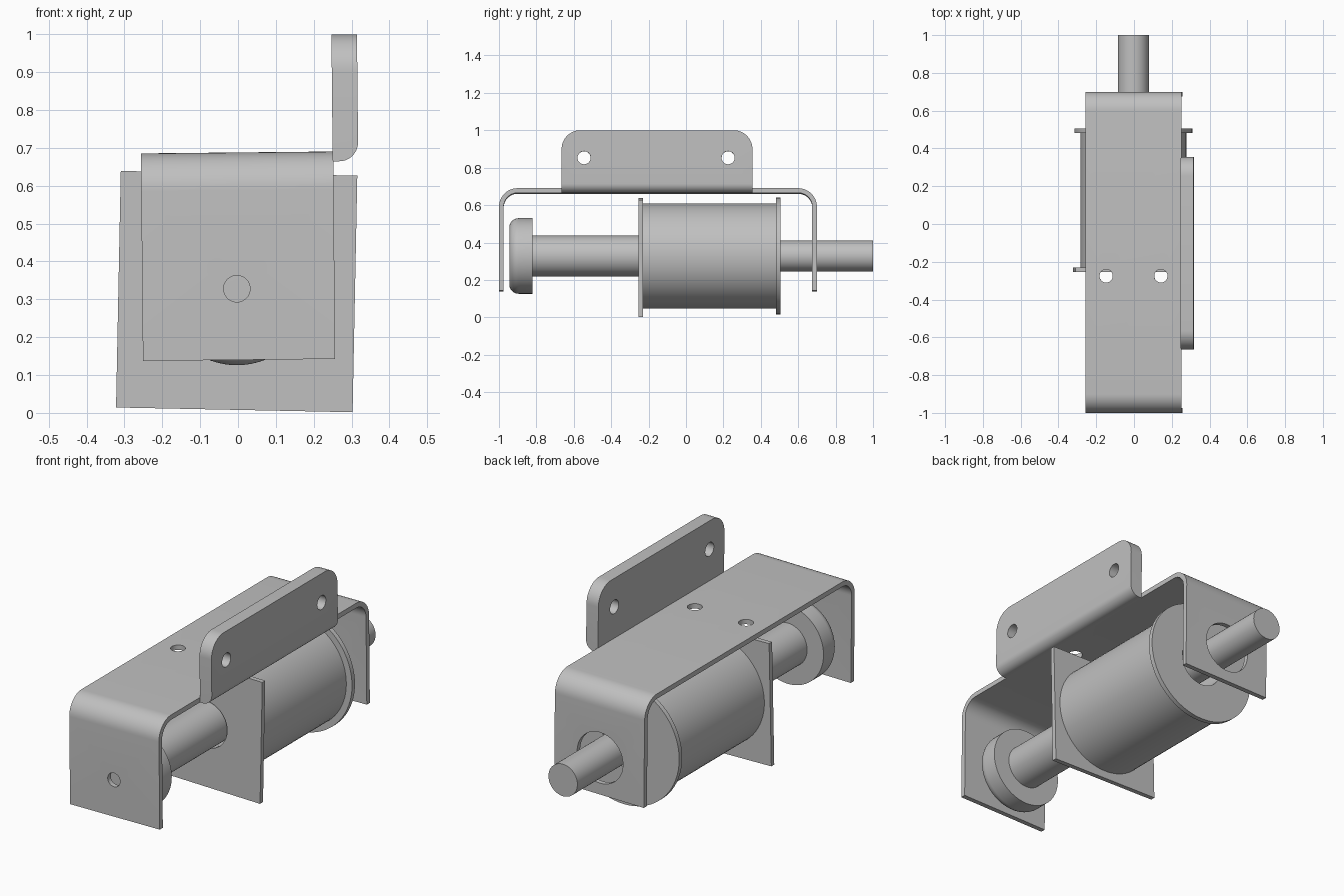
import bpy, bmesh, math
from mathutils import Matrix, Vector

if "Cube" in bpy.data.objects:
    bpy.data.objects.remove(bpy.data.objects["Cube"], do_unlink=True)

steel = bpy.data.materials.new("plain grey steel")
steel.use_nodes = True
GREY = (0.527, 0.527, 0.527, 1)
steel.diffuse_color = GREY
steel.node_tree.nodes["Principled BSDF"].inputs["Base Color"].default_value = GREY

AXIS_X, AXIS_Z = -0.003, 0.328   # coil axis, running along y


def make(name, bm):
    bmesh.ops.recalc_face_normals(bm, faces=bm.faces)
    mesh = bpy.data.meshes.new(name)
    bm.to_mesh(mesh)
    bm.free()
    obj = bpy.data.objects.new(name, mesh)
    bpy.context.collection.objects.link(obj)
    mesh.materials.append(steel)
    return obj


def box(lo, hi):
    bm = bmesh.new()
    bmesh.ops.create_cube(bm, size=1)
    lo, hi = Vector(lo), Vector(hi)
    for v in bm.verts:
        v.co = (lo + hi) / 2 + Vector(a * b for a, b in zip(v.co, hi - lo))
    return bm


def lathe(name, profile, closed=False):
    """Spin a (y, radius) profile around the coil axis."""
    bm = bmesh.new()
    verts = [bm.verts.new((0, y, r)) for y, r in profile]
    pairs = list(zip(verts, verts[1:])) + ([(verts[-1], verts[0])] if closed else [])
    edges = [bm.edges.new(p) for p in pairs]
    bmesh.ops.spin(bm, geom=verts + edges, axis=(0, 1, 0), cent=(0, 0, 0),
                   steps=72, angle=math.tau)
    bmesh.ops.remove_doubles(bm, verts=bm.verts, dist=1e-5)
    obj = make(name, bm)
    obj.location = (AXIS_X, 0, AXIS_Z)
    return obj


def drill(obj, holes):
    """Cut round holes given as (centre, radius, direction)."""
    cutters = []
    for centre, radius, direction in holes:
        bm = bmesh.new()
        turn = Vector(direction).to_track_quat('Z', 'Y').to_matrix().to_4x4()
        bmesh.ops.create_cone(bm, cap_ends=True, segments=40, radius1=radius,
                              radius2=radius, depth=0.2,
                              matrix=Matrix.Translation(centre) @ turn)
        cutter = make("hole_cutter", bm)
        cutter.hide_render = True
        mod = obj.modifiers.new("hole", 'BOOLEAN')
        mod.operation, mod.solver, mod.object = 'DIFFERENCE', 'EXACT', cutter
        cutters.append(cutter)
    bpy.context.view_layer.update()
    graph = bpy.context.evaluated_depsgraph_get()
    mesh = bpy.data.meshes.new_from_object(obj.evaluated_get(graph))
    obj.modifiers.clear()
    obj.data = mesh
    for cutter in cutters:
        bpy.data.objects.remove(cutter, do_unlink=True)


def arc(cy, cz, r, start, end, steps=12):
    return [(cy + r * math.cos(math.radians(start + (end - start) * i / steps)),
             cz + r * math.sin(math.radians(start + (end - start) * i / steps)))
            for i in range(steps + 1)]


# Bent U bracket, extruded across x, in coordinates around the coil axis
FRONT, BACK, TOP, BOTTOM = -1.0, 0.70, 0.36, -0.188
WALL, BEND, HALF = 0.025, 0.1, 0.254
inner = BEND - WALL
outline = ([(FRONT, BOTTOM)] + arc(FRONT + BEND, TOP - BEND, BEND, 180, 90)
           + arc(BACK - BEND, TOP - BEND, BEND, 90, 0)
           + [(BACK, BOTTOM), (BACK - WALL, BOTTOM)]
           + arc(BACK - BEND, TOP - BEND, inner, 0, 90)
           + arc(FRONT + BEND, TOP - BEND, inner, 90, 180)
           + [(FRONT + WALL, BOTTOM)])
bm = bmesh.new()
face = bm.faces.new([bm.verts.new((-HALF, y, z)) for y, z in outline])
extruded = bmesh.ops.extrude_face_region(bm, geom=[face])["geom"]
bmesh.ops.translate(bm, vec=(2 * HALF, 0, 0),
                    verts=[g for g in extruded if isinstance(g, bmesh.types.BMVert)])
bracket = make("bracket", bm)
drill(bracket, [((-0.004, FRONT, 0), 0.035, (0, 1, 0)),
                ((-0.004, BACK, 0), 0.13, (0, 1, 0)),
                ((-0.145, -0.275, TOP), 0.035, (0, 0, 1)),
                ((0.145, -0.275, TOP), 0.035, (0, 0, 1))])

# Upright mounting tab with rounded top corners and a rounded lower outer edge
bm = box((0.2525, -0.665, 0.334), (0.32, 0.355, 0.669))


def edge_pick(test):
    return [e for e in bm.edges if all(test(v.co) for v in e.verts)]


corners = [e for e in edge_pick(lambda c: c.z > 0.6)
           if abs(e.verts[0].co.y - e.verts[1].co.y) < 0.01]
bmesh.ops.bevel(bm, geom=corners, offset=0.1, segments=12, profile=0.5, affect='EDGES')
lower = edge_pick(lambda c: c.z < 0.34 and c.x > 0.31)
bmesh.ops.bevel(bm, geom=lower, offset=0.05, segments=10, profile=0.5, affect='EDGES')
tab = make("mounting_tab", bm)
drill(tab, [((0.285, y, 0.522), 0.035, (1, 0, 0)) for y in (-0.545, 0.225)])

# The bracket and tab lean slightly one way
for obj in (bracket, tab):
    obj.location = (0.001, 0, AXIS_Z)
    obj.rotation_euler.y = -0.01

# Square end plate, leaning slightly the other way
plate = make("square_end_plate", box((-0.3125, -0.254, -0.3125), (0.3125, -0.23, 0.3125)))
drill(plate, [((0, -0.242, 0.007), 0.12, (0, 1, 0))])
plate.location = (-0.0035, 0, 0.3205)
plate.rotation_euler.y = 0.02

# Hollow coil and its round end flange
BORE = 0.12
coil = lathe("coil", [(-0.23, BORE), (-0.23, 0.28), (0.482, 0.28), (0.482, BORE)], True)
flange = lathe("round_end_flange",
               [(0.481, BORE), (0.481, 0.312), (0.505, 0.312), (0.505, BORE)], True)

# Plunger: rounded head, thick shaft, then a thinner rod out of the back
head = [(y, r) for y, r in arc(-0.895, 0.152, 0.05, 180, 90, 10)]
plunger = lathe("plunger", [(-0.945, 0)] + head
                + [(-0.82, 0.202), (-0.82, 0.109), (0.3, 0.109),
                   (0.3, 0.082), (1.0, 0.082), (1.0, 0)])

# Smooth the curved surfaces, keep the edges crisp
bpy.ops.object.select_all(action='DESELECT')
for obj in (bracket, tab, plate, coil, flange, plunger):
    obj.select_set(True)
bpy.context.view_layer.objects.active = bracket
bpy.ops.object.shade_smooth_by_angle(angle=math.radians(30))
